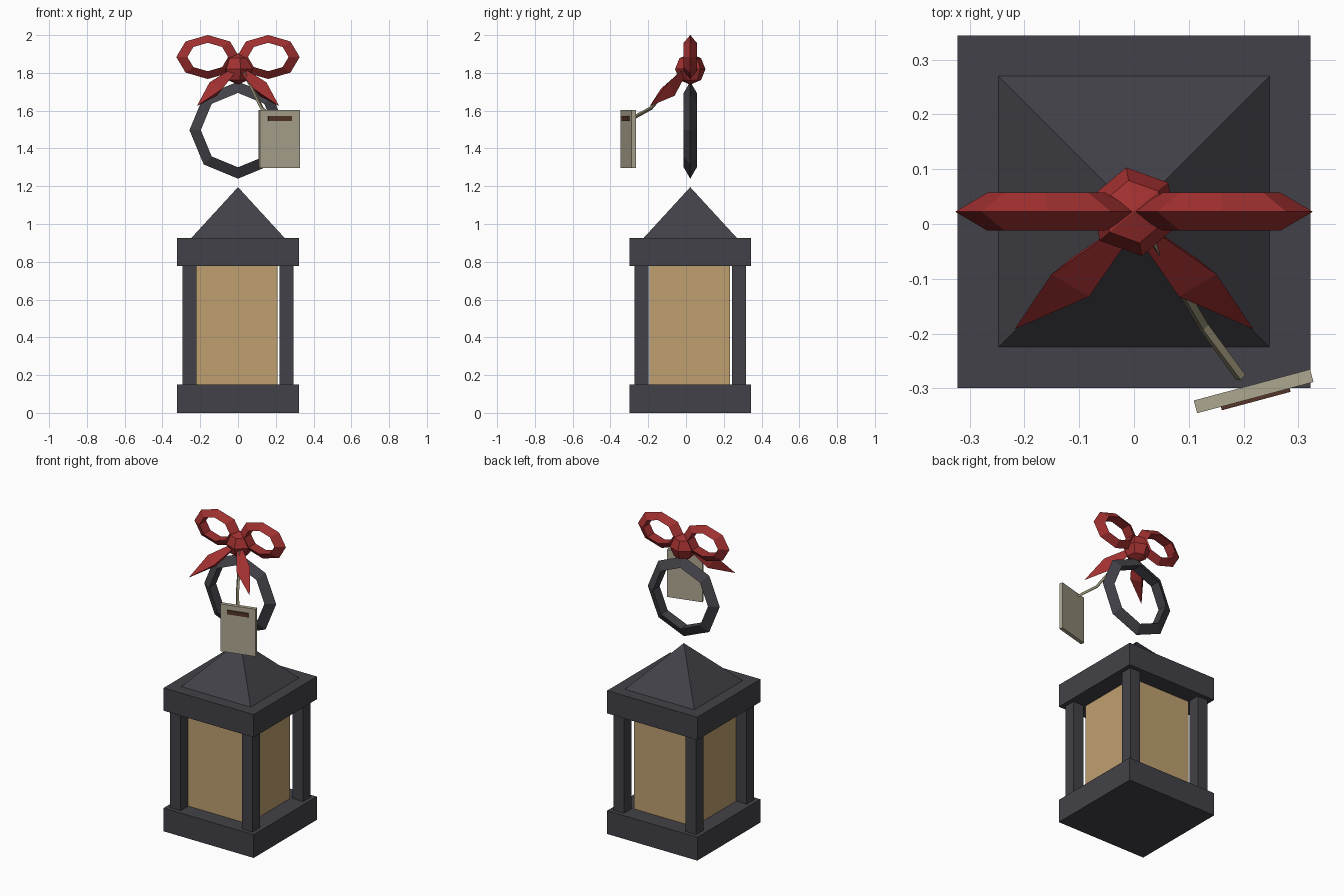
import bpy, bmesh, math
from mathutils import Vector, Matrix

if "Cube" in bpy.data.objects:
    bpy.data.objects.remove(bpy.data.objects["Cube"])

CY = 0.0225  # the lantern sits slightly behind the origin


def material(name, rgb):
    m = bpy.data.materials.new(name)
    m.diffuse_color = (*rgb, 1)
    m.use_nodes = True
    m.node_tree.nodes["Principled BSDF"].inputs["Base Color"].default_value = m.diffuse_color
    return m


METAL = material("dark_metal", (0.055, 0.053, 0.065))
PANE = material("amber_pane", (0.52, 0.35, 0.16))
RED = material("red_ribbon", (0.36, 0.03, 0.03))
CARD = material("tag_card", (0.42, 0.38, 0.28))
CORD = material("cord", (0.28, 0.25, 0.16))
BROWN = material("brown_ink", (0.09, 0.035, 0.022))


def finish(name, bm, mat):
    bmesh.ops.recalc_face_normals(bm, faces=bm.faces[:])
    me = bpy.data.meshes.new(name)
    bm.to_mesh(me)
    bm.free()
    me.materials.append(mat)
    ob = bpy.data.objects.new(name, me)
    bpy.context.collection.objects.link(ob)
    return ob


def box(name, center, size, mat, turn=0):
    bm = bmesh.new()
    bmesh.ops.create_cube(bm, size=1, matrix=Matrix.LocRotScale(
        Vector(center), Matrix.Rotation(turn, 3, 'Z'), Vector(size)))
    return finish(name, bm, mat)


def skin(bm, rings, closed=False):
    """Bridge successive vertex rings; cap the ends unless closed."""
    n = len(rings[0])
    pairs = list(zip(rings, rings[1:])) + ([(rings[-1], rings[0])] if closed else [])
    for a, b in pairs:
        for j in range(n):
            k = (j + 1) % n
            bm.faces.new((a[j], a[k], b[k], b[j]))
    if not closed:
        bm.faces.new(rings[0][::-1])
        bm.faces.new(rings[-1])


def hoop(name, center, major, minor, sx, sz, mat):
    """Eight-sided upright ring with a triangular section, ridge outward."""
    bm = bmesh.new()
    rings = []
    for i in range(8):
        a = i * math.tau / 8
        ring = []
        for j in range(3):
            b = j * math.tau / 3
            r = major + minor * math.cos(b)
            ring.append(bm.verts.new((center[0] + sx * r * math.cos(a),
                                      center[1] + minor * math.sin(b),
                                      center[2] + sz * r * math.sin(a))))
        rings.append(ring)
    skin(bm, rings, True)
    return finish(name, bm, mat)


def tube(name, points, radii, sides, mat, side=Vector((1, 0, 0))):
    """Tapered tube whose first corner points toward the side vector."""
    bm = bmesh.new()
    pts = [Vector(p) for p in points]
    rings = []
    for i, p in enumerate(pts):
        t = (pts[min(i + 1, len(pts) - 1)] - pts[max(i - 1, 0)]).normalized()
        u = (side - t * side.dot(t)).normalized()
        v = t.cross(u)
        rings.append([bm.verts.new(p + radii[i] * (u * math.cos(a) + v * math.sin(a)))
                      for a in (j * math.tau / sides for j in range(sides))])
    skin(bm, rings)
    bmesh.ops.remove_doubles(bm, verts=bm.verts[:], dist=0.0005)
    return finish(name, bm, mat)


# Lantern body: base, corner posts, glowing core, top slab
box("base", (0, CY, 0.075), (0.644, 0.644, 0.15), METAL)
box("top_slab", (0, CY, 0.852), (0.644, 0.644, 0.147), METAL)
for sx, xn in ((-1, "left"), (1, "right")):
    for sy, yn in ((-1, "front"), (1, "back")):
        box(f"post_{yn}_{xn}", (sx * 0.2575, CY + sy * 0.2575, 0.465),
            (0.075, 0.075, 0.64), METAL)
box("glass_core", (-0.006, CY - 0.003, 0.465), (0.428, 0.428, 0.64), PANE)

# Pyramid roof
bm = bmesh.new()
bmesh.ops.create_cone(bm, cap_ends=True, segments=4, radius1=0.248 * math.sqrt(2),
                      radius2=0, depth=0.27,
                      matrix=Matrix.Translation((0, CY, 1.06)) @ Matrix.Rotation(math.pi / 4, 4, 'Z'))
finish("roof", bm, METAL)

# Hanging ring and bow loops
hoop("hanging_ring", (0, CY, 1.497), 0.217, 0.04, 1, 1, METAL)
for s, n in ((-1, "left"), (1, "right")):
    hoop(f"bow_loop_{n}", (s * 0.16, CY, 1.884), 0.13, 0.04, s * 0.98, 0.685, RED)

# Bow tails
for s, n in ((-1, "left"), (1, "right")):
    tube(f"bow_tail_{n}",
         [(s * 0.03, -0.02, 1.80), (s * 0.115, -0.095, 1.715), (s * 0.218, -0.192, 1.624)],
         [0.022, 0.05, 0.0], 3, RED, Vector((s, 0, 0.8)))

# Bow knot
bm = bmesh.new()
bmesh.ops.create_uvsphere(bm, u_segments=6, v_segments=4, radius=0.082,
                          matrix=Matrix.Translation((0, CY, 1.82)) @ Matrix.Rotation(math.radians(10), 4, 'Z'))
finish("bow_knot", bm, RED)

# Gift tag with cord and a dark stripe
tube("tag_cord", [(0.035, -0.03, 1.80), (0.127, -0.187, 1.612), (0.195, -0.28, 1.562)],
     [0.01] * 3, 4, CORD)
TURN = math.radians(15)
box("tag", (0.2185, -0.3055, 1.45), (0.22, 0.024, 0.305), CARD, TURN)
off = 0.0135
box("tag_stripe", (0.2185 + off * math.sin(TURN), -0.3055 - off * math.cos(TURN), 1.558),
    (0.13, 0.01, 0.026), BROWN, TURN)
